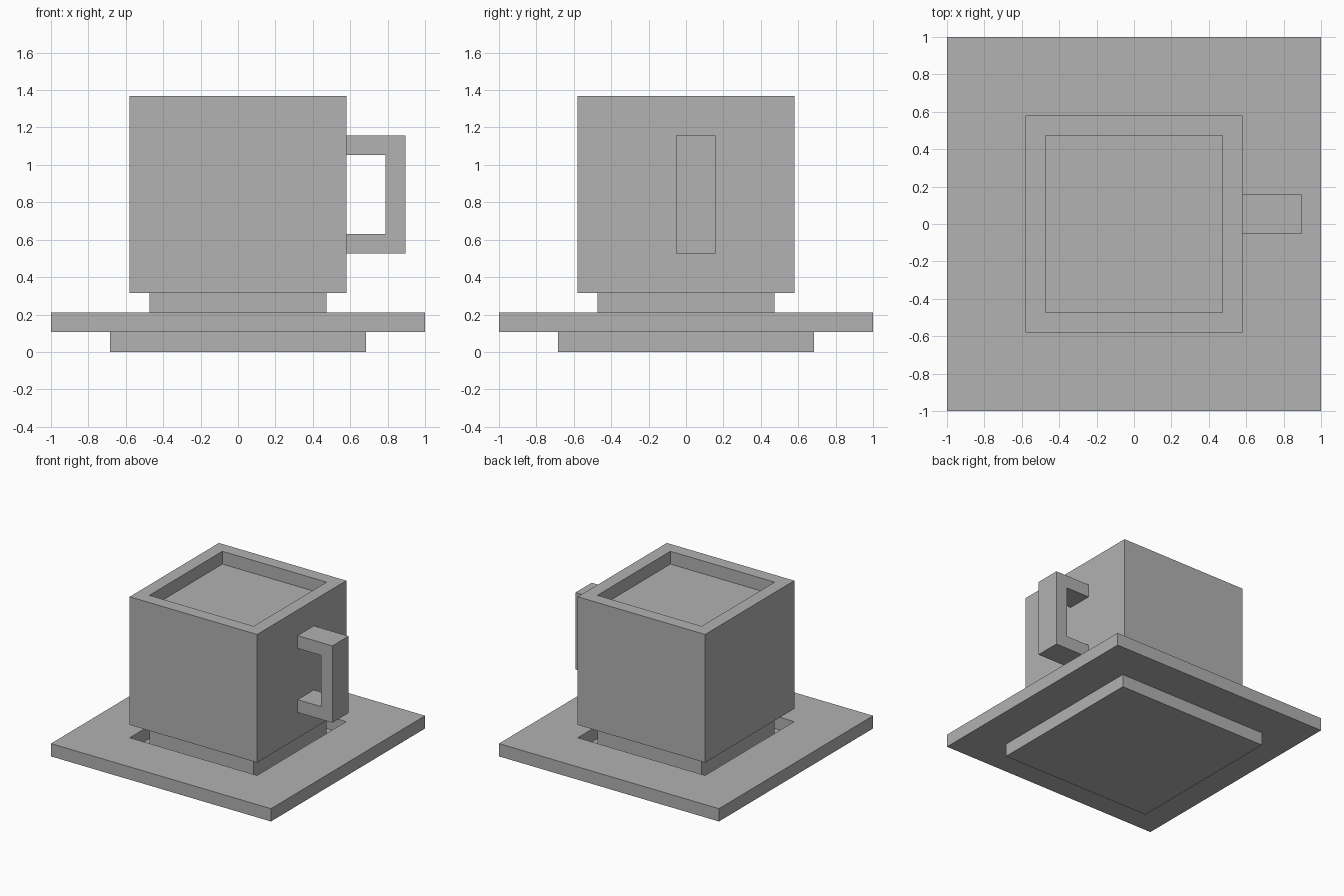
import bpy
import bmesh

cube = bpy.data.objects.get("Cube")
if cube:
    bpy.data.objects.remove(cube, do_unlink=True)

U = 2 / 19  # the whole design sits on a grid of 19 units per side

clay = bpy.data.materials.new("plain_grey")
clay.use_nodes = True
grey = (0.445, 0.445, 0.445, 1)
clay.diffuse_color = grey
clay.node_tree.nodes["Principled BSDF"].inputs["Base Color"].default_value = grey


def finish(name, bm):
    """Scale grid units to size and link the mesh as a flat-shaded object."""
    bmesh.ops.scale(bm, vec=(U, U, U), verts=bm.verts)
    bmesh.ops.recalc_face_normals(bm, faces=bm.faces)
    mesh = bpy.data.meshes.new(name)
    bm.to_mesh(mesh)
    bm.free()
    mesh.materials.append(clay)
    obj = bpy.data.objects.new(name, mesh)
    bpy.context.collection.objects.link(obj)
    return obj


def square_loft(name, profile):
    """Loft square rings through (half width, height) steps, capped at both ends."""
    bm = bmesh.new()
    rings = [[bm.verts.new((sx * h, sy * h, z))
              for sx, sy in ((-1, -1), (1, -1), (1, 1), (-1, 1))]
             for h, z in profile]
    for low, high in zip(rings, rings[1:]):
        for i in range(4):
            j = (i + 1) % 4
            bm.faces.new((low[i], low[j], high[j], high[i]))
    bm.faces.new(rings[0][::-1])
    bm.faces.new(rings[-1])
    return finish(name, bm)


# Saucer: narrow foot, wide plate, sunken well
square_loft("saucer", [(6.5, 0), (6.5, 1), (9.5, 1), (9.5, 2), (5.5, 2), (5.5, 1)])

# Cup: narrow base standing in the well, square body, drink just below the rim
square_loft("cup", [(4.5, 1), (4.5, 3), (5.5, 3), (5.5, 13), (4.5, 13), (4.5, 12)])

# Handle: C-shaped outline extruded sideways
outline = [(5.5, 5), (8.5, 5), (8.5, 11), (5.5, 11),
           (5.5, 10), (7.5, 10), (7.5, 6), (5.5, 6)]
bm = bmesh.new()
face = bm.faces.new([bm.verts.new((x, -0.5, z)) for x, z in outline])
side = bmesh.ops.extrude_face_region(bm, geom=[face], use_keep_orig=True)
bmesh.ops.translate(bm, vec=(0, 2, 0),
                    verts=[g for g in side["geom"] if isinstance(g, bmesh.types.BMVert)])
finish("handle", bm)
